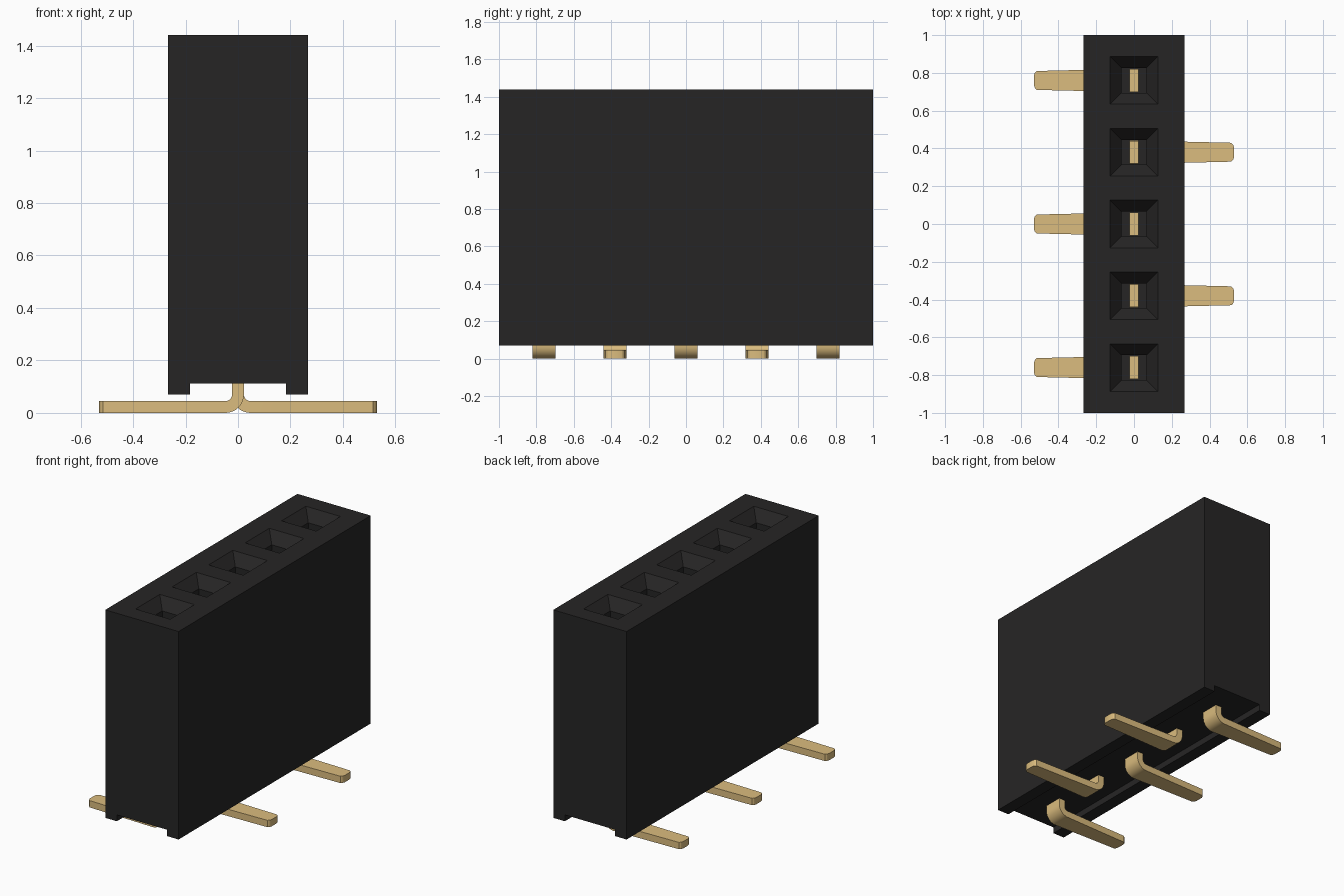
import bpy, bmesh, math

cube = bpy.data.objects.get("Cube")
if cube:
    bpy.data.objects.remove(cube, do_unlink=True)


def material(name, rgb, roughness, metallic=0.0):
    m = bpy.data.materials.new(name)
    m.use_nodes = True
    m.diffuse_color = (*rgb, 1)
    bsdf = next(n for n in m.node_tree.nodes if n.type == 'BSDF_PRINCIPLED')
    bsdf.inputs["Base Color"].default_value = (*rgb, 1)
    bsdf.inputs["Roughness"].default_value = roughness
    return m


BLACK = material("black_plastic", (0.0194, 0.0185, 0.0185), 0.6)
GOLD = material("gold_metal", (0.708, 0.503, 0.209), 0.4)

PITCH = 0.38
PIN_Y = [(i - 2) * PITCH for i in range(5)]


def loft(name, rings, mat):
    """Skin a run of equal-length closed rings and cap both ends."""
    bm = bmesh.new()
    loops = [[bm.verts.new(p) for p in ring] for ring in rings]
    n = len(loops[0])
    for a, b in zip(loops, loops[1:]):
        for i in range(n):
            j = (i + 1) % n
            bm.faces.new((a[i], a[j], b[j], b[i]))
    bm.faces.new(loops[0])
    bm.faces.new(loops[-1])
    bmesh.ops.recalc_face_normals(bm, faces=bm.faces)
    me = bpy.data.meshes.new(name)
    bm.to_mesh(me)
    bm.free()
    me.materials.append(mat)
    ob = bpy.data.objects.new(name, me)
    bpy.context.collection.objects.link(ob)
    return ob


def activate(ob):
    bpy.ops.object.select_all(action='DESELECT')
    ob.select_set(True)
    bpy.context.view_layer.objects.active = ob


# Housing: block with a channel running along the underside
W, TOP, FOOT, CH_W, CH_Z = 0.267, 1.44, 0.07, 0.183, 0.112
half = [(W, TOP), (W, FOOT), (CH_W, FOOT), (CH_W, CH_Z)]
outline = half + [(-x, z) for x, z in reversed(half)]
housing = loft("housing", [[(x, y, z) for x, z in outline] for y in (-1, 1)], BLACK)

# Socket openings: square shafts with flared mouths
MOUTH, SHAFT, FLARE, FLOOR = 0.126, 0.066, 0.07, 0.2
slope = (MOUTH - SHAFT) / FLARE
for y in PIN_Y:
    levels = [(SHAFT, FLOOR), (SHAFT, TOP - FLARE), (MOUTH + 0.02 * slope, TOP + 0.02)]
    cutter = loft("socket_cutter",
                  [[(sx * h, y + sy * h, z) for sx, sy in ((-1, -1), (1, -1), (1, 1), (-1, 1))]
                   for h, z in levels], BLACK)
    cutter.hide_render = True
    mod = housing.modifiers.new("socket", 'BOOLEAN')
    mod.operation, mod.solver, mod.object = 'DIFFERENCE', 'EXACT', cutter
    activate(housing)
    bpy.ops.object.modifier_apply(modifier=mod.name)
    bpy.data.objects.remove(cutter, do_unlink=True)

# Pins: flat strip, upright in the socket, bent outward into a tapered foot
T, R_IN, PIN_TOP = 0.045, 0.025, 0.9
R_OUT = R_IN + T
CX, CZ = T / 2 + R_IN, R_OUT
# each station: inner edge (x, z), outer edge (x, z), half width
stations = [(T / 2, PIN_TOP, -T / 2, PIN_TOP, 0.06)]
STEPS = 8
for k in range(STEPS + 1):
    a = math.pi + k / STEPS * math.pi / 2
    c, s = math.cos(a), math.sin(a)
    stations.append((CX + R_IN * c, CZ + R_IN * s, CX + R_OUT * c, CZ + R_OUT * s, 0.062))
for x, w in ((0.26, 0.056), (0.515, 0.05), (0.525, 0.04), (0.53, 0.025)):
    stations.append((x, T, x, 0, w))

for i, y in enumerate(PIN_Y):
    side = 1 if i % 2 else -1
    rings = [[(side * xi, y - w, zi), (side * xi, y + w, zi),
              (side * xo, y + w, zo), (side * xo, y - w, zo)]
             for xi, zi, xo, zo, w in stations]
    pin = loft(f"pin_{i + 1}", rings, GOLD)
    activate(pin)
    bpy.ops.object.shade_smooth_by_angle(angle=math.radians(25))
